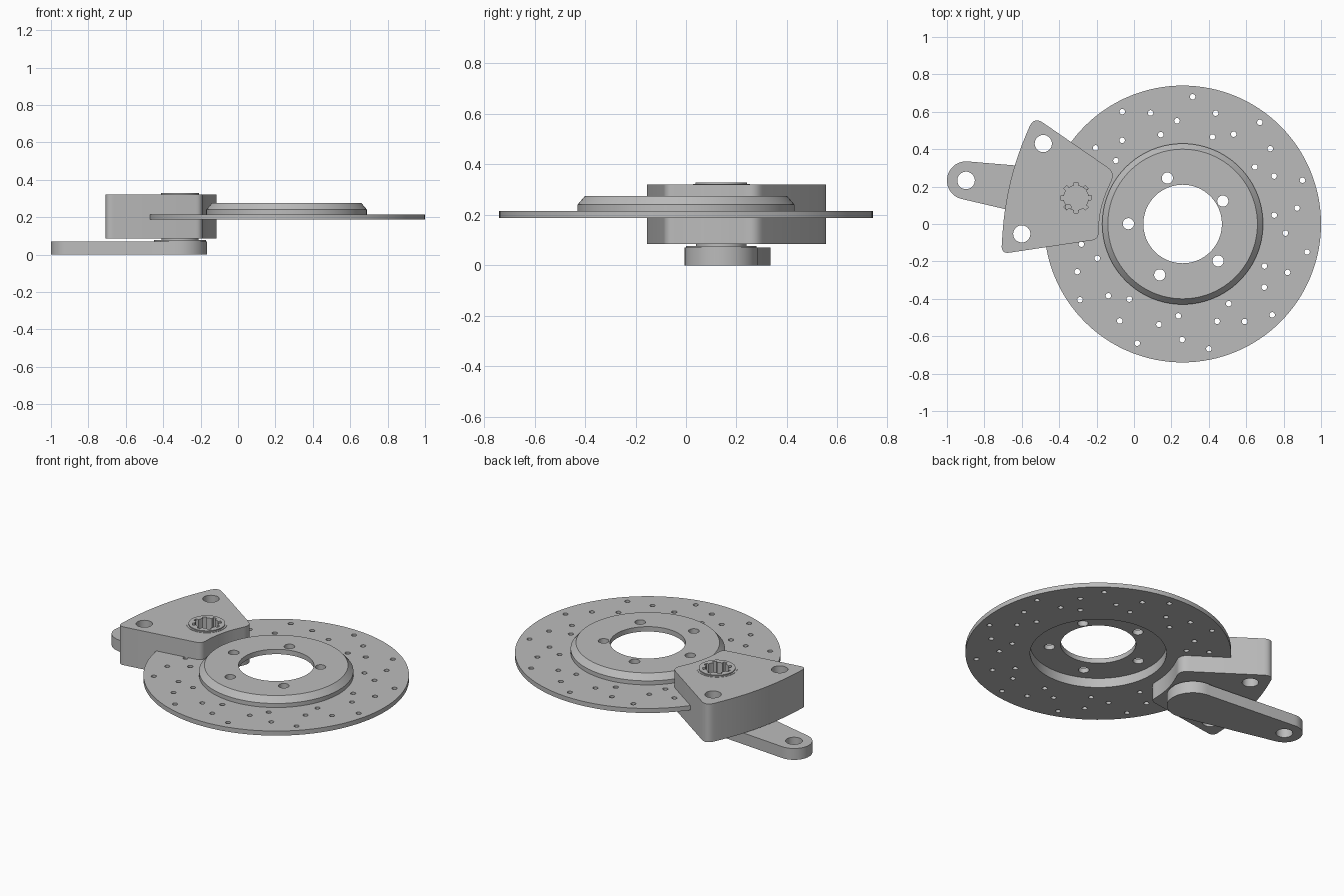
import bpy, bmesh
from math import sin, cos, pi, radians
from mathutils import Vector, Matrix
from mathutils.geometry import convex_hull_2d

cube = bpy.data.objects.get("Cube")
if cube:
    bpy.data.objects.remove(cube, do_unlink=True)

steel = bpy.data.materials.new("grey_steel")
steel.use_nodes = True
GREY = (0.5, 0.5, 0.5, 1)
steel.diffuse_color = GREY
steel.node_tree.nodes["Principled BSDF"].inputs["Base Color"].default_value = GREY


def finish(name, mesh):
    """Clean a mesh, give it the material and shade it smooth with sharp edges."""
    bm = bmesh.new()
    bm.from_mesh(mesh)
    bmesh.ops.remove_doubles(bm, verts=bm.verts, dist=1e-5)
    bmesh.ops.recalc_face_normals(bm, faces=bm.faces)
    bm.to_mesh(mesh)
    bm.free()
    mesh.materials.clear()
    mesh.materials.append(steel)
    ob = bpy.data.objects.new(name, mesh)
    bpy.context.collection.objects.link(ob)
    bpy.ops.object.select_all(action='DESELECT')
    ob.select_set(True)
    bpy.context.view_layer.objects.active = ob
    bpy.ops.object.shade_smooth_by_angle(angle=radians(30))
    return ob


def circle(centre, r, n=32):
    return [Vector((centre[0] + r * cos(2 * pi * i / n),
                    centre[1] + r * sin(2 * pi * i / n))) for i in range(n)]


def polar(centre, r, degrees):
    a = radians(degrees)
    return centre + Vector((r * cos(a), r * sin(a)))


def rounded(corners, steps=8):
    """Outline whose corners (x, y, trim length) are eased into curves."""
    out = []
    pts = [Vector(c[:2]) for c in corners]
    for i, p in enumerate(pts):
        trim = corners[i][2]
        a = p + (pts[i - 1] - p).normalized() * trim
        b = p + (pts[(i + 1) % len(pts)] - p).normalized() * trim
        for k in range(steps + 1):
            t = k / steps
            out.append(a * (1 - t) ** 2 + p * (2 * t * (1 - t)) + b * t * t)
    return out


def plate(name, outlines, z0, z1):
    """Flat solid from an outer outline followed by its holes."""
    cu = bpy.data.curves.new(name, 'CURVE')
    cu.dimensions = '2D'
    cu.fill_mode = 'BOTH'
    cu.extrude = (z1 - z0) / 2
    for pts in outlines:
        sp = cu.splines.new('POLY')
        sp.points.add(len(pts) - 1)
        for q, p in zip(sp.points, pts):
            q.co = (p[0], p[1], 0, 1)
        sp.use_cyclic_u = True
    tmp = bpy.data.objects.new(name + "_outline", cu)
    bpy.context.collection.objects.link(tmp)
    dg = bpy.context.evaluated_depsgraph_get()
    mesh = bpy.data.meshes.new_from_object(tmp.evaluated_get(dg))
    bpy.data.objects.remove(tmp, do_unlink=True)
    mesh.transform(Matrix.Translation((0, 0, (z0 + z1) / 2)))
    mesh.name = name
    return finish(name, mesh)


def lathe(name, centre, profile, n=96):
    """Closed (radius, z) profile turned about a vertical axis."""
    bm = bmesh.new()
    rings = [[bm.verts.new((p.x, p.y, z)) for p in circle(centre, r, n)]
             for r, z in profile]
    for k, ring in enumerate(rings):
        prev = rings[k - 1]
        for i in range(n):
            j = (i + 1) % n
            bm.faces.new((prev[i], prev[j], ring[j], ring[i]))
    mesh = bpy.data.meshes.new(name)
    bm.to_mesh(mesh)
    bm.free()
    return finish(name, mesh)


# Drilled disc: four holes repeated eleven times around
hub = Vector((0.26, 0))
drill = [(0.682, 85.5), (0.618, 73.4), (0.552, 60.4), (0.492, 71)]
holes = [circle(polar(hub, r, a + i * 360 / 11), 0.015, 14)
         for i in range(11) for r, a in drill]
plate("brake_disc", [circle(hub, 0.74, 128), circle(hub, 0.38, 96)] + holes,
      0.187, 0.215)

# Raised hat with a chamfered rim, centre bore and five bolt holes
lathe("hat_rim", hub, [(0.40, 0.275), (0.43, 0.24), (0.43, 0.2),
                       (0.38, 0.2), (0.38, 0.26), (0.40, 0.26)])
bolt_centre = hub + Vector((-0.018, -0.02))
bolts = [circle(polar(bolt_centre, 0.273, 31.5 + 72 * i), 0.03, 24) for i in range(5)]
plate("hat_plate", [circle(hub, 0.40, 96), circle(hub, 0.21, 64)] + bolts,
      0.245, 0.275)

# Caliper body with two mounting holes and a piston bore
pivot = Vector((-0.31, 0.14))
body = rounded([(-0.71, -0.16, 0.045), (-0.19, -0.082, 0.035),
                (-0.187, 0.085, 0.12), (-0.10, 0.275, 0.05),
                (-0.535, 0.575, 0.06), (-0.685, 0.23, 0.28)])
plate("caliper_body", [body, circle((-0.485, 0.43), 0.046),
                       circle((-0.6, -0.053), 0.046), circle(pivot, 0.113, 48)],
      0.085, 0.32)

# Splined socket in the caliper: eight teeth
spline = [polar(pivot, r, 45 * i + a)
          for i in range(8)
          for r, a in ((0.066, -9), (0.082, -8), (0.083, 8), (0.066, 9),
                       (0.066, 22))]
plate("socket_sleeve", [circle(pivot, 0.113, 48), spline], 0.2, 0.322)
plate("socket_lip", [circle(pivot, 0.102, 48), spline], 0.322, 0.328)
plate("piston_shaft", [circle(pivot, 0.1, 48)], 0.075, 0.2)

# Actuating lever under the caliper
tip = Vector((-0.898, 0.233))
ends = circle(tip, 0.102, 48) + circle(pivot, 0.145, 64)
hull = [ends[i] for i in convex_hull_2d(ends)]
plate("lever_arm", [hull, circle(tip, 0.047)], 0, 0.07)
plate("lever_boss", [circle(pivot, 0.14, 64)], 0.07, 0.077)
